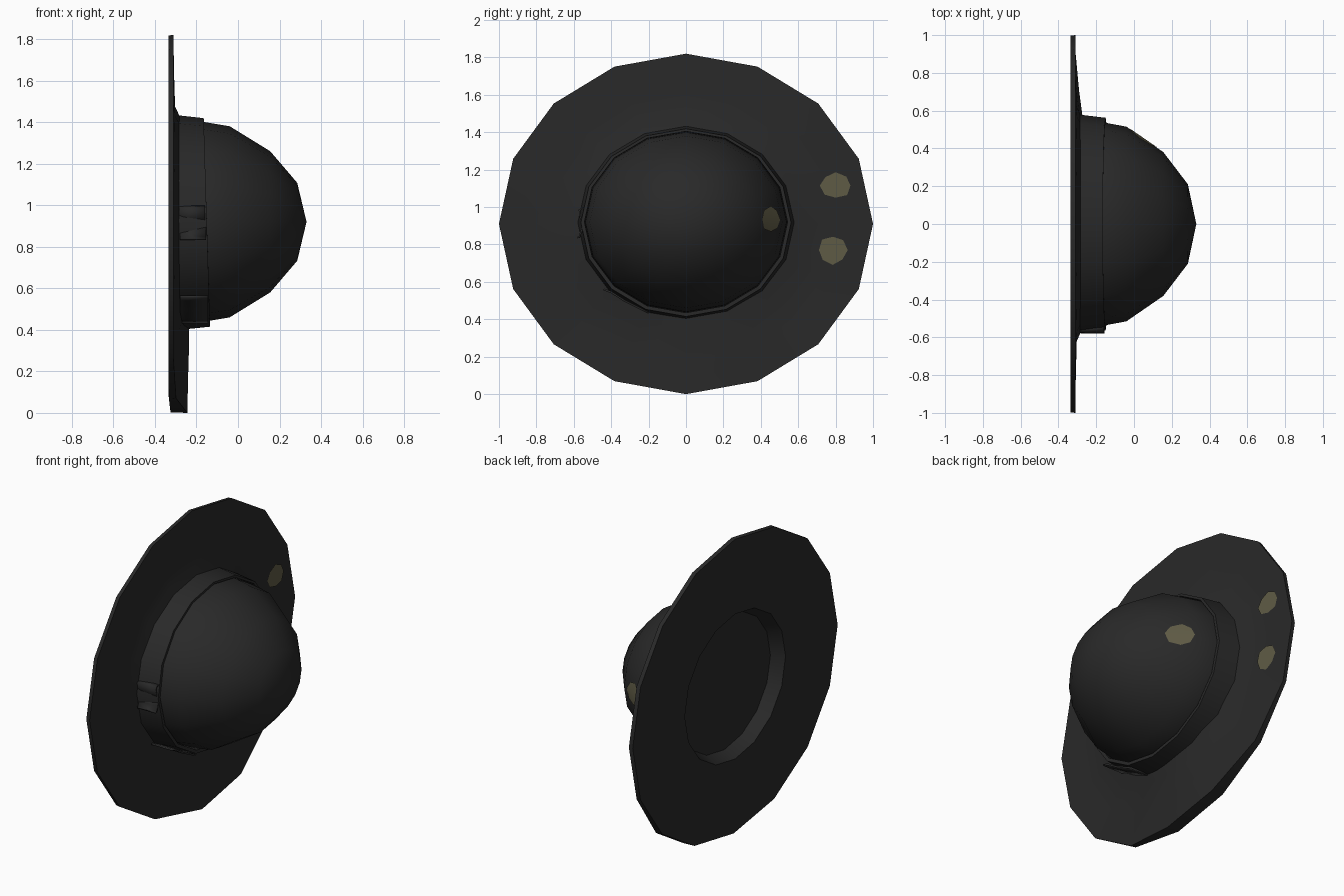
import bpy, bmesh, math
from mathutils import Vector
from mathutils.bvhtree import BVHTree

if "Cube" in bpy.data.objects:
    bpy.data.objects.remove(bpy.data.objects["Cube"])


def material(name, col):
    m = bpy.data.materials.new(name)
    m.diffuse_color = (*col, 1)
    m.use_nodes = True
    m.node_tree.nodes["Principled BSDF"].inputs["Base Color"].default_value = m.diffuse_color
    return m


BLACK = material("black_felt", (0.022, 0.022, 0.022))
OLIVE = material("olive_patch", (0.115, 0.105, 0.06))
N = 16


def finish(bm, name, mat, angle=50):
    bmesh.ops.recalc_face_normals(bm, faces=bm.faces)
    me = bpy.data.meshes.new(name)
    bm.to_mesh(me)
    bm.free()
    me.materials.append(mat)
    ob = bpy.data.objects.new(name, me)
    bpy.context.collection.objects.link(ob)
    bpy.ops.object.select_all(action='DESELECT')
    ob.select_set(True)
    bpy.context.view_layer.objects.active = ob
    bpy.ops.object.shade_smooth_by_angle(angle=math.radians(angle))
    return ob


def lathe(name, rings, closed=False, cap=False):
    """Rings are functions angle -> (x, y, z) around the x axis."""
    bm = bmesh.new()
    loops = [[bm.verts.new(f(2 * math.pi * i / N)) for i in range(N)] for f in rings]
    pairs = list(zip(loops, loops[1:]))
    if closed:
        pairs.append((loops[-1], loops[0]))
    for a, b in pairs:
        for i in range(N):
            j = (i + 1) % N
            bm.faces.new((a[i], a[j], b[j], b[i]))
    if cap:
        bm.faces.new(loops[0])
        bm.faces.new(loops[-1])
    bmesh.ops.remove_doubles(bm, verts=bm.verts, dist=0.0005)
    return finish(bm, name, BLACK)


# Brim: thin oval disc with a raised fold at the bottom and a shallow recess behind
FOLD = {11: 0.2, 12: 1.0, 13: 0.95, 14: 0.3}


def brim_ring(f, x, lift):
    def ring(a):
        w = FOLD.get(round(a * N / (2 * math.pi)), 0)
        return (x + lift * w, f * math.cos(a), 0.91 + 0.91 * f * math.sin(a))
    return ring


brim = lathe("brim", [brim_ring(0.45, -0.26, 0), brim_ring(0.49, -0.335, 0), brim_ring(0.9, -0.335, 0),
                      brim_ring(0.997, -0.335, 0.01), brim_ring(1, -0.311, 0.067),
                      brim_ring(0.8, -0.308, 0.068), brim_ring(0.62, -0.303, 0.068),
                      brim_ring(0.5, -0.25, 0.015)], cap=True)


# Crown: rounded dome pointing along +x
def oval(x, r, tilt=0.0, cz=0.92):
    return lambda a: (x - tilt * math.sin(a), 1.12 * r * math.cos(a), cz + r * math.sin(a))


crown = lathe("crown", [oval(-0.3, 0.487), oval(-0.16, 0.48), oval(-0.04, 0.46),
                        oval(0.155, 0.34), oval(0.285, 0.188), oval(0.33, 0.0)])

# Hat band: slightly tilted ring round the crown
band = lathe("hat_band", [oval(-0.29, 0.48), oval(-0.29, 0.517, 0.01, 0.917),
                          oval(-0.15, 0.502, 0.015, 0.917), oval(-0.15, 0.485, 0.015)], closed=True)


# Knot of the band: folded ribbon strips on the -y side
def ribbon(name, path, x0, x1):
    bm = bmesh.new()
    rows = [[bm.verts.new((x, y, z)) for x in (x0, x1)] for y, z in path]
    for a, b in zip(rows, rows[1:]):
        bm.faces.new((a[0], a[1], b[1], b[0]))
    ob = finish(bm, name, BLACK)
    mod = ob.modifiers.new("thickness", 'SOLIDIFY')
    mod.thickness = 0.01
    mod.offset = 0


ribbon("knot_loop", [(-0.535, 0.9), (-0.565, 0.945), (-0.57, 0.985), (-0.55, 0.995), (-0.535, 0.96)], -0.285, -0.16)
ribbon("knot_tail", [(-0.545, 0.92), (-0.56, 0.87), (-0.57, 0.84), (-0.58, 0.838)], -0.28, -0.155)
ribbon("band_overlap", [(-0.44, 0.56), (-0.4, 0.545), (-0.33, 0.50), (-0.24, 0.455), (-0.2, 0.435)], -0.28, -0.145)


# Worn patches: thin spots draped on the surface along x
def patch(name, target, y, z, ry, rz):
    tree = BVHTree.FromObject(target, bpy.context.evaluated_depsgraph_get())
    bm = bmesh.new()

    def drop(py, pz):
        loc, nor, _, _ = tree.ray_cast(Vector((2, py, pz)), Vector((-1, 0, 0)))
        if nor.x < 0:
            nor = -nor
        return bm.verts.new(loc + nor * 0.005)
    c = drop(y, z)
    rim = []
    for i in range(8):
        a = math.pi * i / 4
        k = 1 + 0.06 * math.sin(3 * a + z * 9)
        rim.append(drop(y + ry * k * math.cos(a), z + rz * k * math.sin(a)))
    for i in range(8):
        bm.faces.new((c, rim[i], rim[(i + 1) % 8]))
    ob = finish(bm, name, OLIVE)
    if ob.data.polygons[0].normal.x < 0:
        ob.data.flip_normals()


patch("brim_patch_upper", brim, 0.80, 1.115, 0.082, 0.068)
patch("brim_patch_lower", brim, 0.785, 0.77, 0.077, 0.075)
patch("crown_patch", crown, 0.45, 0.935, 0.048, 0.068)
